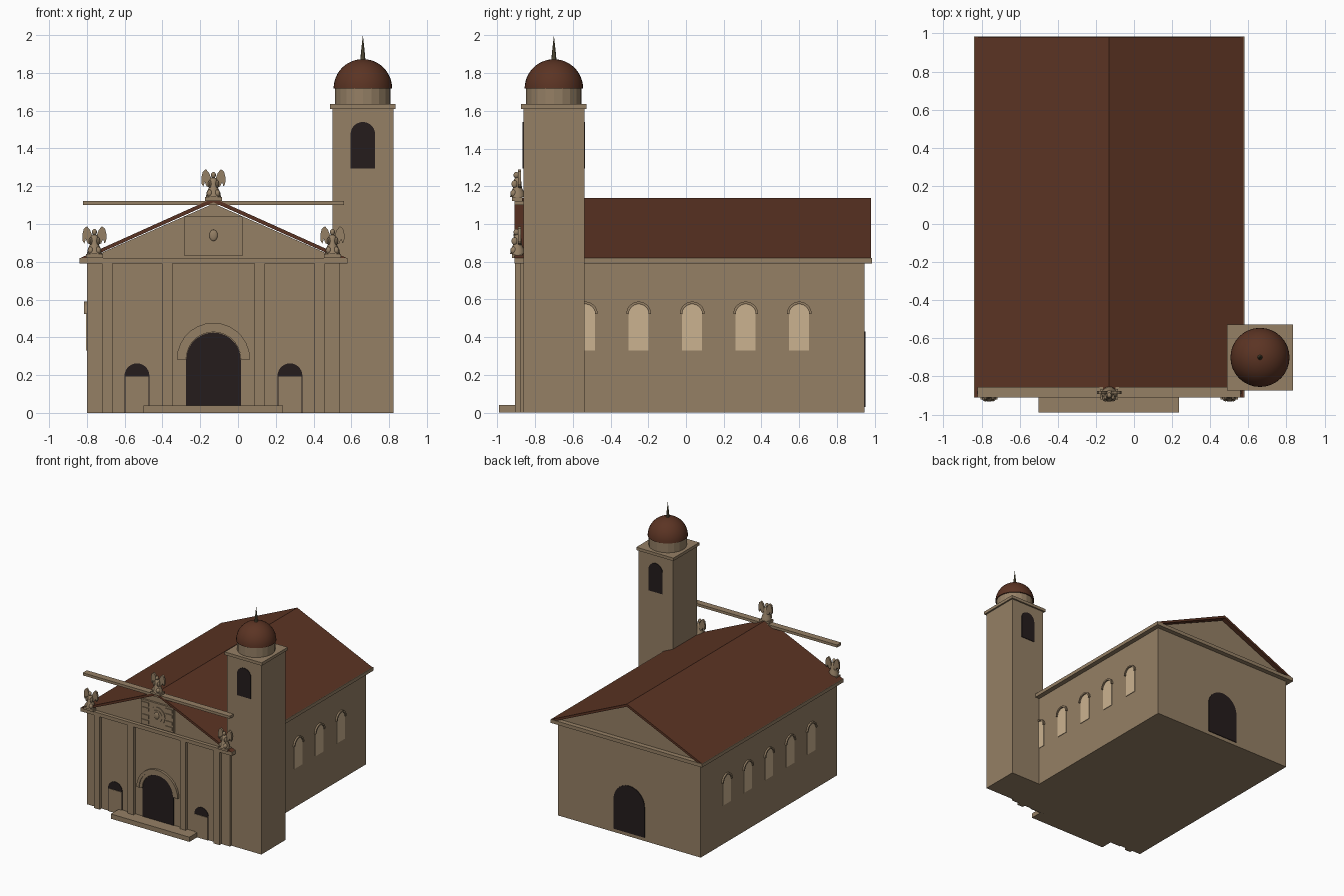
import bpy, bmesh, math
from mathutils import Vector, Matrix

if "Cube" in bpy.data.objects:
    bpy.data.objects.remove(bpy.data.objects["Cube"])


def material(name, rgb):
    m = bpy.data.materials.new(name)
    m.use_nodes = True
    m.diffuse_color = (*rgb, 1)
    m.node_tree.nodes["Principled BSDF"].inputs["Base Color"].default_value = (*rgb, 1)
    return m


STONE = material("sandstone", (0.30, 0.215, 0.13))
TILE = material("brown_roof", (0.105, 0.034, 0.017))
DARK = material("dark_opening", (0.018, 0.012, 0.012))
PALE = material("pale_window", (0.60, 0.45, 0.28))
BRONZE = material("spire_bronze", (0.13, 0.11, 0.06))


def finish(name, bm, mat):
    bmesh.ops.recalc_face_normals(bm, faces=bm.faces)
    mesh = bpy.data.meshes.new(name)
    bm.to_mesh(mesh)
    bm.free()
    mesh.materials.append(mat)
    ob = bpy.data.objects.new(name, mesh)
    bpy.context.collection.objects.link(ob)
    return ob


def prism(name, outline, d0, d1, mat, along="y"):
    """Extrude an upright outline (u, z) along y or x."""
    bm = bmesh.new()
    place = (lambda u, d, z: (u, d, z)) if along == "y" else (lambda u, d, z: (d, u, z))
    front = [bm.verts.new(place(u, d0, z)) for u, z in outline]
    back = [bm.verts.new(place(u, d1, z)) for u, z in outline]
    bm.faces.new(front)
    bm.faces.new(back[::-1])
    n = len(front)
    for i in range(n):
        j = (i + 1) % n
        bm.faces.new((front[i], back[i], back[j], front[j]))
    return finish(name, bm, mat)


def box(name, x0, x1, y0, y1, z0, z1, mat=STONE):
    return prism(name, [(x0, z0), (x1, z0), (x1, z1), (x0, z1)], y0, y1, mat)


def arc(c, z, r, n=14):
    return [(c + r * math.cos(math.pi * i / n), z + r * math.sin(math.pi * i / n))
            for i in range(n + 1)]


def arch(c, half, z0, top):
    return [(c - half, z0), (c + half, z0)] + arc(c, top - half, half)


def arch_band(c, z, inner, outer):
    return arc(c, z, outer) + arc(c, z, inner)[::-1]


def smooth(ob):
    bpy.ops.object.select_all(action="DESELECT")
    ob.select_set(True)
    bpy.context.view_layer.objects.active = ob
    bpy.ops.object.shade_smooth_by_angle(angle=math.radians(40))


def lathe(name, profile, centre, mat, steps=32):
    bm = bmesh.new()
    verts = [bm.verts.new((r, 0, z)) for r, z in profile]
    edges = [bm.edges.new(p) for p in zip(verts, verts[1:])]
    bmesh.ops.spin(bm, geom=verts + edges, axis=(0, 0, 1), cent=(0, 0, 0),
                   angle=math.tau, steps=steps)
    bmesh.ops.remove_doubles(bm, verts=bm.verts, dist=0.0001)
    bmesh.ops.translate(bm, verts=bm.verts, vec=centre)
    return finish(name, bm, mat)


def ball(name, centre, size, mat=STONE):
    bm = bmesh.new()
    bmesh.ops.create_uvsphere(bm, u_segments=12, v_segments=8, radius=1,
                              matrix=Matrix.Translation(centre) @ Matrix.Diagonal((*size, 1)))
    ob = finish(name, bm, mat)
    smooth(ob)
    return ob


# Nave, cornice and roof
CX, HALF, FRONT, BACK = -0.13, 0.67, -0.88, 0.945
box("nave_walls", CX - HALF, CX + HALF, FRONT, BACK, 0, 0.79)
box("cornice", CX - 0.71, CX + 0.71, -0.91, 0.985, 0.79, 0.82)
prism("gable_walls", [(CX - 0.655, 0.82), (CX + 0.655, 0.82), (CX, 1.108)], FRONT, BACK, STONE)
prism("roof", [(CX - 0.705, 0.82), (CX, 1.137), (CX + 0.705, 0.82),
               (CX + 0.66, 0.82), (CX, 1.115), (CX - 0.66, 0.82)], -0.91, 0.98, TILE)
box("front_crossbar", CX - 0.69, CX + 0.69, -0.91, -0.855, 1.10, 1.122)

# Facade: pilasters, doors and step
for side in (-1, 1):
    for offset in (0.5625, 0.245):
        x = CX + side * offset
        box("pilaster", x - 0.0275, x + 0.0275, -0.905, FRONT, 0, 0.79)
    x = CX + side * 0.405
    prism("side_door_opening", arch(x, 0.066, 0, 0.262), FRONT - 0.004, FRONT, DARK)
    box("side_door_panel", x - 0.061, x + 0.061, FRONT - 0.008, FRONT, 0, 0.193)
prism("main_door", arch(CX, 0.145, 0.04, 0.425), FRONT - 0.006, FRONT, DARK)
prism("main_door_arch_outer", arch_band(CX, 0.283, 0.17, 0.194), -0.90, FRONT, STONE)
prism("main_door_arch_inner", arch_band(CX, 0.283, 0.145, 0.17), -0.893, FRONT, STONE)
box("front_step", CX - 0.37, CX + 0.367, -0.99, FRONT, 0, 0.04)
prism("back_door", arch(CX, 0.145, 0.03, 0.43), BACK, BACK + 0.006, DARK)

# Carved panel in the front gable
box("relief_panel", CX - 0.153, CX + 0.153, -0.896, FRONT, 0.83, 1.04)
for side in (-1, 1):
    for z in (0.86, 0.905, 0.965, 1.01):
        x = CX + side * 0.11
        box("relief_block", x - 0.032, x + 0.032, -0.902, -0.896, z - 0.014, z + 0.014)
for r, depth in ((0.075, 0.006), (0.05, 0.009)):
    circle = [(CX + r * math.cos(a * math.tau / 24), 0.935 + r * math.sin(a * math.tau / 24))
              for a in range(24)]
    prism("relief_medallion", circle, -0.896 - depth, -0.896, STONE)
ball("relief_boss", (CX, -0.905, 0.94), (0.022, 0.008, 0.03))

# Side windows with arched hoods
for side in (-1, 1):
    wall = CX + side * HALF
    for i in range(5):
        y = 0.6 - i * 0.2835
        prism("side_window", arch(y, 0.053, 0.33, 0.573), wall, wall + side * 0.005, PALE, "x")
        prism("window_hood", arch_band(y, 0.523, 0.053, 0.066), wall, wall + side * 0.014,
              STONE, "x")

# Bell tower
TX, TY = 0.661, -0.70
box("tower", TX - 0.161, TX + 0.161, TY - 0.161, TY + 0.161, 0, 1.61)
box("tower_cap", TX - 0.174, TX + 0.174, TY - 0.174, TY + 0.174, 1.61, 1.635)
for side in (-1, 1):
    face = TY + side * 0.161
    prism("belfry_window", arch(TX, 0.065, 1.295, 1.54), face, face + side * 0.005, DARK)
lathe("tower_drum", [(0, 1.635), (0.147, 1.635), (0.147, 1.72), (0, 1.72)],
      (TX, TY, 0), STONE, 20)
dome = [(0, 1.718)] + [(0.155 * math.cos(i * math.pi / 24), 1.718 + 0.155 * math.sin(i * math.pi / 24))
                       for i in range(12)] + [(0, 1.873)]
smooth(lathe("dome", dome, (TX, TY, 0), TILE))
lathe("spire", [(0, 1.865), (0.014, 1.865), (0.009, 1.92), (0, 2.0)], (TX, TY, 0), BRONZE, 8)

# Winged statues
WING = [(0.006, 0.085), (0.012, 0.12), (0.024, 0.15), (0.04, 0.168), (0.056, 0.155),
        (0.064, 0.125), (0.062, 0.09), (0.053, 0.076), (0.046, 0.1), (0.036, 0.078), (0.022, 0.07)]
for x, z in ((CX - 0.63, 0.82), (CX, 1.122), (CX + 0.63, 0.82)):
    y = -0.893
    box("statue_base", x - 0.045, x + 0.045, y - 0.028, y + 0.028, z, z + 0.02)
    robe = [(0, 0.02), (0.04, 0.02), (0.036, 0.045), (0.024, 0.07), (0.022, 0.095),
            (0.018, 0.115), (0.007, 0.125), (0, 0.125)]
    smooth(lathe("statue_robe", robe, (x, y, z), STONE, 14))
    ball("statue_head", (x, y - 0.006, z + 0.137), (0.013, 0.015, 0.017))
    for side in (-1, 1):
        prism("statue_wing", [(x + side * u, z + v) for u, v in WING], y + 0.002, y + 0.018, STONE)
        ball("statue_arm", (x + side * 0.02, y - 0.016, z + 0.09), (0.009, 0.016, 0.02))
        ball("statue_knee", (x + side * 0.02, y - 0.02, z + 0.04), (0.016, 0.018, 0.02))
